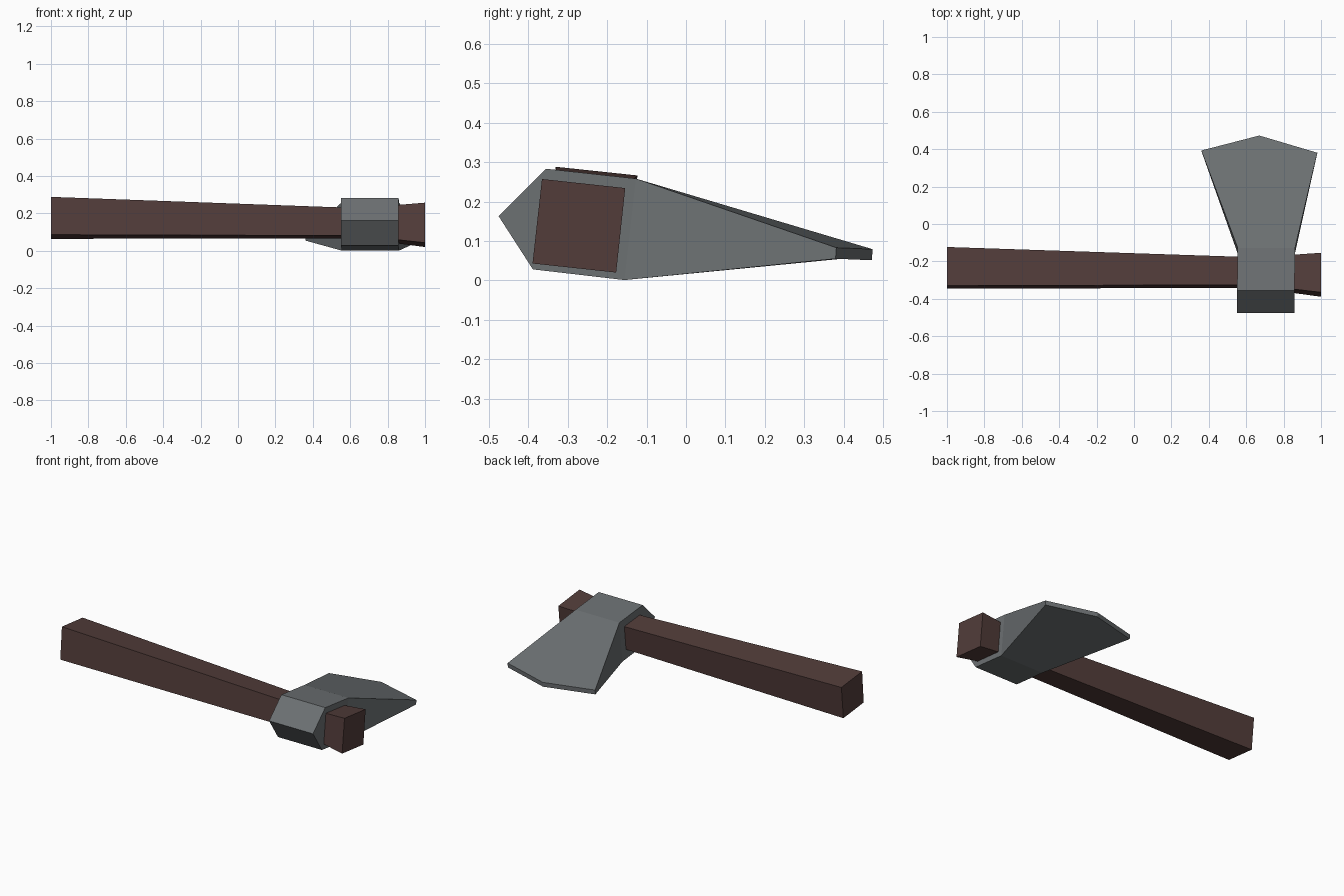
import bpy
import bmesh

if "Cube" in bpy.data.objects:
    bpy.data.objects.remove(bpy.data.objects["Cube"])


def material(name, color):
    mat = bpy.data.materials.new(name)
    mat.diffuse_color = (*color, 1)
    mat.use_nodes = True
    mat.node_tree.nodes["Principled BSDF"].inputs["Base Color"].default_value = mat.diffuse_color
    return mat


def finish(name, bm, mat):
    bmesh.ops.recalc_face_normals(bm, faces=bm.faces[:])
    mesh = bpy.data.meshes.new(name)
    bm.to_mesh(mesh)
    bm.free()
    mesh.materials.append(mat)
    obj = bpy.data.objects.new(name, mesh)
    bpy.context.collection.objects.link(obj)
    return obj


wood = material("dark_wood", (0.085, 0.046, 0.042))
steel = material("grey_steel", (0.15, 0.163, 0.17))

# Handle: square section lofted along x, slimmest inside the axe eye
sections = [
    (-1.0, [(-0.33, 0.288), (-0.123, 0.266), (-0.143, 0.064), (-0.346, 0.086)]),
    (0.65, [(-0.325, 0.228), (-0.178, 0.212), (-0.194, 0.065), (-0.341, 0.081)]),
    (1.0, [(-0.365, 0.257), (-0.154, 0.234), (-0.177, 0.020), (-0.389, 0.043)]),
]
bm = bmesh.new()
rings = [[bm.verts.new((x, y, z)) for y, z in pts] for x, pts in sections]
for a, b in zip(rings, rings[1:]):
    for i in range(4):
        j = (i + 1) % 4
        bm.faces.new((a[i], a[j], b[j], b[i]))
bm.faces.new(rings[0])
bm.faces.new(rings[-1])
finish("handle", bm, wood)

# Axe head: five-sided eye block, flaring into a wedge blade
eye = [(-0.127, 0.258), (-0.355, 0.283), (-0.475, 0.163),
       (-0.388, 0.028), (-0.156, 0.001)]
edge = [(0.36, 0.393), (0.67, 0.473), (0.98, 0.381)]
bm = bmesh.new()
left, right = [[bm.verts.new((x + 0.012 * (y + 0.3), y, z)) for y, z in eye]
               for x in (0.552, 0.859)]
upper = [bm.verts.new((x, y, 0.099 - 0.042 * y)) for x, y in edge]
lower = [bm.verts.new((x, y - 0.002, 0.071 - 0.042 * y)) for x, y in edge]
for i in range(4):
    bm.faces.new((left[i], left[i + 1], right[i + 1], right[i]))
bm.faces.new(left)
bm.faces.new(right)
bm.faces.new((left[0], *upper, right[0]))
bm.faces.new((left[4], *lower, right[4]))
bm.faces.new((left[0], left[4], lower[0], upper[0]))
bm.faces.new((right[0], right[4], lower[2], upper[2]))
for i in range(2):
    bm.faces.new((upper[i], upper[i + 1], lower[i + 1], lower[i]))
finish("axe_head", bm, steel)
